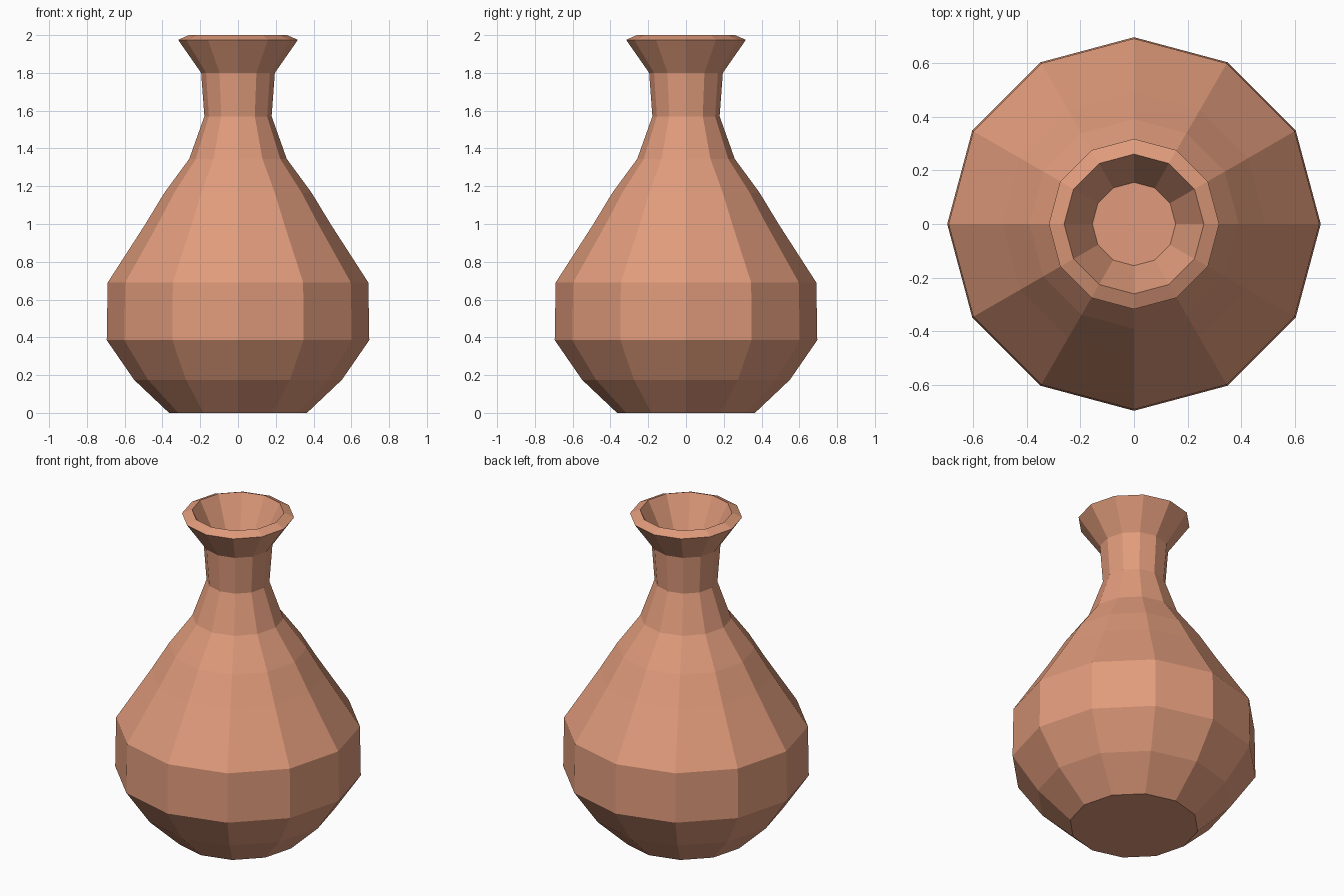
import bpy, bmesh
from math import cos, sin, pi

if "Cube" in bpy.data.objects:
    bpy.data.objects.remove(bpy.data.objects["Cube"])

SIDES = 12

# Profile (radius, height): base, belly, shoulder, neck, flared lip, throat
PROFILE = [
    (0.365, 0.0), (0.55, 0.175), (0.695, 0.385), (0.69, 0.69),
    (0.49, 1.0), (0.39, 1.165), (0.258, 1.345), (0.178, 1.57),
    (0.195, 1.80), (0.317, 1.975), (0.26, 2.0), (0.155, 1.80),
]

bm = bmesh.new()

# Rings of the turned profile
rings = [
    [bm.verts.new((r * cos(2 * pi * i / SIDES), r * sin(2 * pi * i / SIDES), z))
     for i in range(SIDES)]
    for r, z in PROFILE
]

# Walls between neighbouring rings
for low, high in zip(rings, rings[1:]):
    for i in range(SIDES):
        j = (i + 1) % SIDES
        bm.faces.new((low[i], low[j], high[j], high[i]))

# Base underside and floor of the mouth
bm.faces.new(rings[0][::-1])
bm.faces.new(rings[-1])

mesh = bpy.data.meshes.new("vase")
bm.to_mesh(mesh)
bm.free()

# Terracotta colour
clay = bpy.data.materials.new("terracotta")
clay.diffuse_color = (0.75, 0.33, 0.20, 1.0)
clay.use_nodes = True
clay.node_tree.nodes["Principled BSDF"].inputs["Base Color"].default_value = clay.diffuse_color
mesh.materials.append(clay)

vase = bpy.data.objects.new("vase", mesh)
bpy.context.collection.objects.link(vase)
